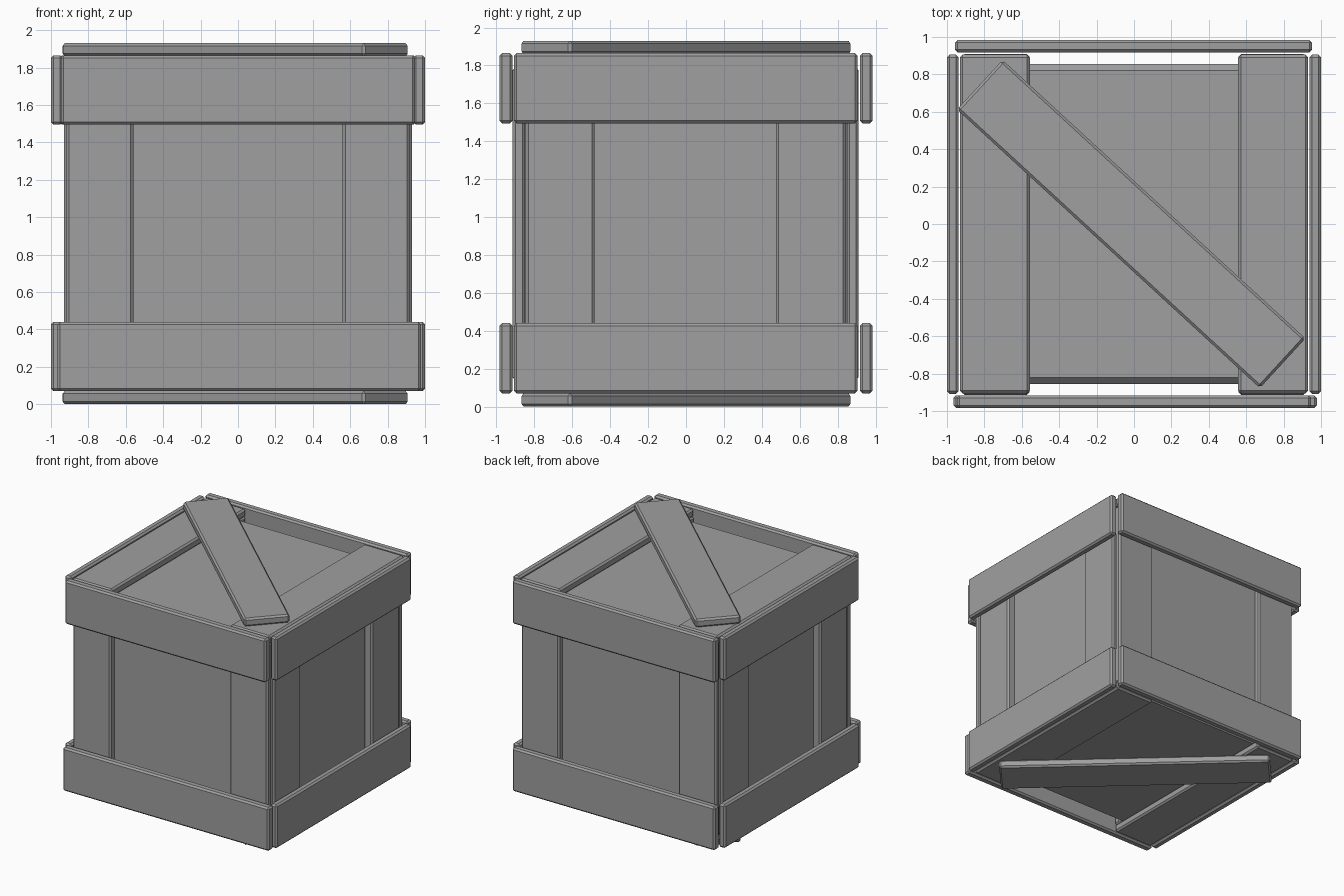
import bpy
import bmesh
from math import radians
from mathutils import Matrix, Vector

old = bpy.data.objects.get("Cube")
if old:
    bpy.data.objects.remove(old, do_unlink=True)

grey = bpy.data.materials.new("crate grey")
grey.use_nodes = True
colour = (0.35, 0.35, 0.35, 1)
grey.diffuse_color = colour
grey.node_tree.nodes["Principled BSDF"].inputs["Base Color"].default_value = colour


def board(name, low, high, turn=0, bevel=0.014):
    """Chamfered box between two corners, turned about its own vertical axis."""
    low, high = Vector(low), Vector(high)
    mesh = bpy.data.meshes.new(name)
    bm = bmesh.new()
    bmesh.ops.create_cube(bm, size=1, matrix=Matrix.Diagonal((*(high - low), 1)))
    bm.to_mesh(mesh)
    bm.free()
    mesh.materials.append(grey)
    obj = bpy.data.objects.new(name, mesh)
    obj.location = (low + high) / 2
    obj.rotation_euler.z = radians(turn)
    bpy.context.collection.objects.link(obj)
    chamfer = obj.modifiers.new("chamfer", "BEVEL")
    chamfer.width = bevel
    chamfer.segments = 1
    return obj


def spans(lo, hi):
    """A range and its mirror image."""
    return (("right", -hi, -lo), ("left", lo, hi))


HEIGHT = 1.93

# Inner box
board("inner_box", (-0.855, -0.855, 0.14), (0.855, 0.855, HEIGHT - 0.14), bevel=0.035)

# Upright corner boards on the four walls
for side, x0, x1 in spans(0.56, 0.918):
    for face, y0, y1 in (("front", -0.915, -0.85), ("back", 0.85, 0.91)):
        board(f"{face}_upright_{side}", (x0, y0, 0.14), (x1, y1, HEIGHT - 0.14))
for side, x0, x1 in spans(0.85, 0.93):
    for end, y0, y1 in (("front", -0.846, -0.482), ("back", 0.474, 0.842)):
        board(f"{side}_upright_{end}", (x0, y0, 0.14), (x1, y1, HEIGHT - 0.14))

# Horizontal rims, cover boards and diagonal braces, low and high
levels = (
    ("lower", 0.07, 0.44, 0.07, 0.14, 0.0, 0.07, -0.965, 0.978),
    ("upper", 1.495, 1.865, 1.79, 1.86, 1.86, HEIGHT, -0.947, 0.947),
)
for level, rim0, rim1, lid0, lid1, brace0, brace1, left_end, right_end in levels:
    board(f"{level}_front_rim", (left_end, -0.984, rim0), (right_end, -0.916, rim1))
    board(f"{level}_back_rim", (-0.957, 0.918, rim0), (0.952, 0.984, rim1))
    for side, x0, x1 in spans(0.938, 1):
        board(f"{level}_{side}_rim", (x0, -0.908, rim0), (x1, 0.905, rim1))
    for side, x0, x1 in spans(0.557, 0.93):
        board(f"{level}_cover_board_{side}", (x0, -0.905, lid0), (x1, 0.905, lid1))
    board(f"{level}_diagonal_brace", (-1.115, -0.18, brace0), (1.085, 0.18, brace1), turn=-42.6)
